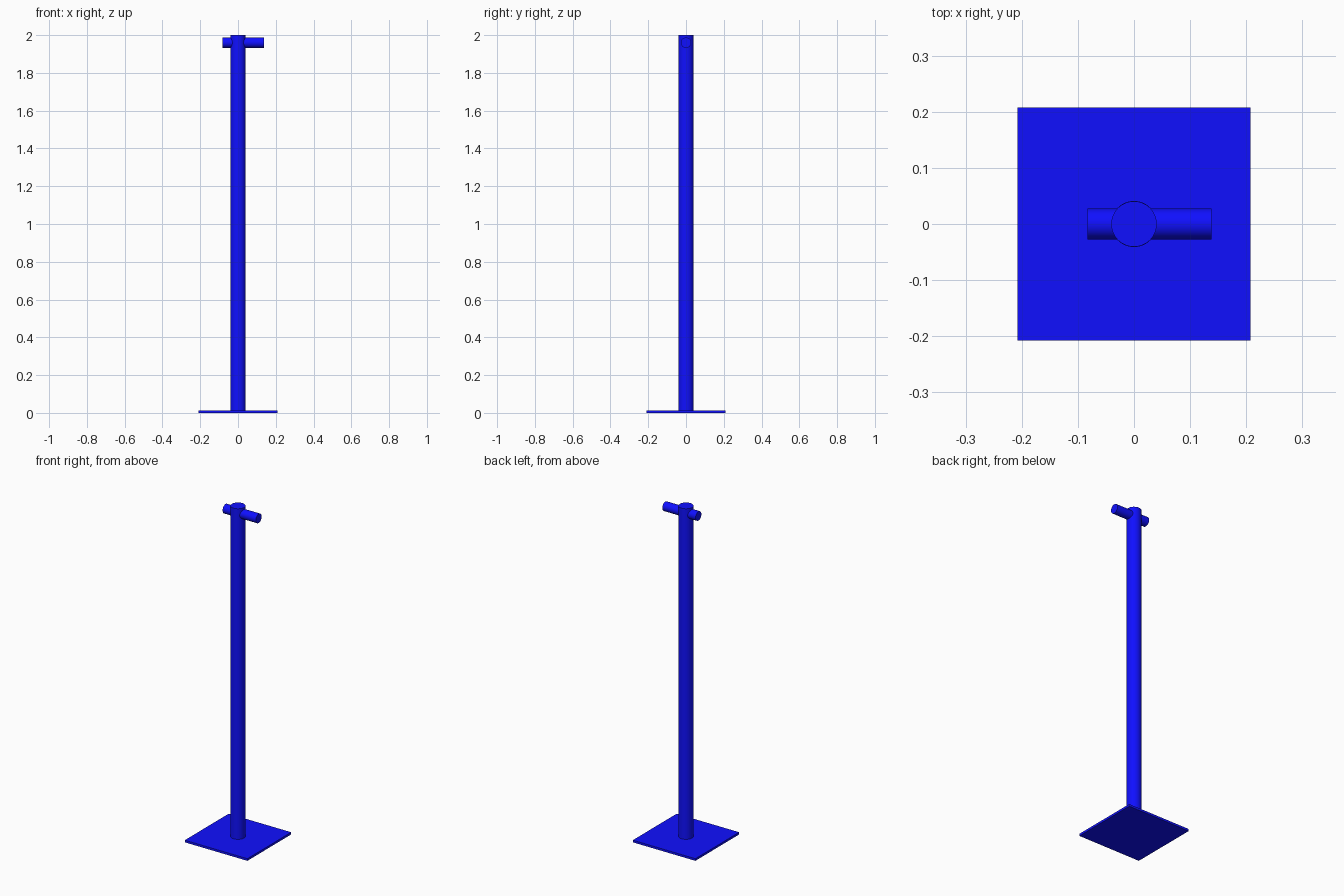
import bpy, math

if "Cube" in bpy.data.objects:
    bpy.data.objects.remove(bpy.data.objects["Cube"])

blue = bpy.data.materials.new("blue_paint")
blue.diffuse_color = (0.005, 0.005, 1.0, 1)
blue.use_nodes = True
blue.node_tree.nodes["Principled BSDF"].inputs["Base Color"].default_value = blue.diffuse_color


def finish(obj, name):
    obj.name = name
    obj.data.materials.append(blue)
    return obj


def rod(name, radius, start, end, axis="z", height=0.0, sides=48):
    """Round solid bar between two coordinates along z or x."""
    mid = (start + end) / 2
    along_x = axis == "x"
    bpy.ops.mesh.primitive_cylinder_add(
        vertices=sides, radius=radius, depth=end - start,
        location=(mid, 0, height) if along_x else (0, 0, mid),
        rotation=(0, math.pi / 2, 0) if along_x else (0, 0, 0))
    bpy.ops.object.shade_smooth_by_angle(angle=math.radians(30))
    return finish(bpy.context.object, name)


PLATE, HALF = 0.013, 0.208

# Square floor plate
bpy.ops.mesh.primitive_cube_add(size=1, location=(0, 0, PLATE / 2))
base = finish(bpy.context.object, "base_plate")
base.scale = (2 * HALF, 2 * HALF, PLATE)
bpy.ops.object.transform_apply(location=False, rotation=False, scale=True)

# Upright post with its top fitting
rod("post", 0.041, PLATE, 1.92)
rod("top_fitting", 0.0405, 1.92, 2.0)

# Cross bar through the fitting, longer on the right
rod("cross_bar", 0.0275, -0.083, 0.138, axis="x", height=1.96)
